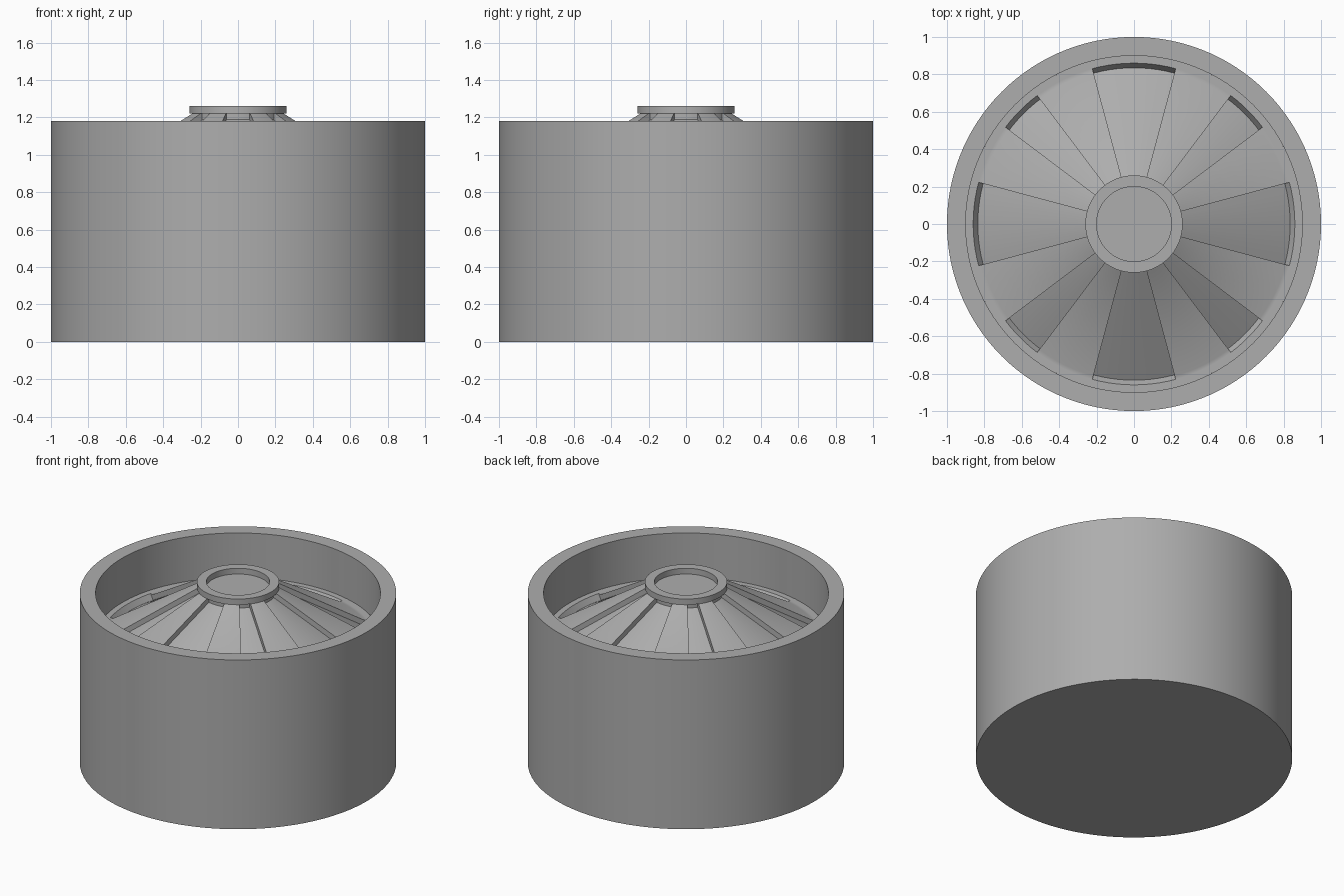
import bpy
import bmesh
from math import cos, sin, radians, ceil

cube = bpy.data.objects.get("Cube")
if cube:
    bpy.data.objects.remove(cube, do_unlink=True)

grey = bpy.data.materials.new("plain grey")
grey.use_nodes = True
colour = (0.42, 0.42, 0.42, 1)
grey.diffuse_color = colour
grey.node_tree.nodes["Principled BSDF"].inputs["Base Color"].default_value = colour


def polar(p, angle):
    a = radians(angle)
    return (p[0] * cos(a), p[0] * sin(a), p[1])


def revolve(bm, profile, start, end, step=3):
    """Sweep a (radius, height) profile between two angles in degrees."""
    count = ceil((end - start) / step)
    angles = [start + (end - start) * i / count for i in range(count + 1)]
    rows = [[bm.verts.new(polar(p, a)) for p in profile] for a in angles]
    for one, two in zip(rows, rows[1:]):
        for i in range(len(profile) - 1):
            bm.faces.new((one[i], two[i], two[i + 1], one[i + 1]))


def finish(bm, name):
    bmesh.ops.remove_doubles(bm, verts=bm.verts, dist=0.0001)
    mesh = bpy.data.meshes.new(name)
    bm.to_mesh(mesh)
    bm.free()
    mesh.materials.append(grey)
    obj = bpy.data.objects.new(name, mesh)
    bpy.context.collection.objects.link(obj)
    bpy.ops.object.select_all(action="DESELECT")
    obj.select_set(True)
    bpy.context.view_layer.objects.active = obj
    bpy.ops.object.shade_smooth_by_angle(angle=radians(35))


def turned_part(name, profile):
    bm = bmesh.new()
    revolve(bm, profile, 0, 360)
    finish(bm, name)


ledge = 0.87     # height of the flat ring around the dish
slope = 0.596    # rise of the cone
depth = 0.04     # depth of the recessed panels
core = 0.24      # radius of the neck below the hub


def cone(r):
    return ledge + (0.84 - r) * slope


# Outer barrel with closed underside and open rim
turned_part("barrel", [(0, 0), (1, 0), (1, 1.18), (0.9, 1.18), (0.9, ledge)])

# Hub cap with a shallow round pocket
turned_part("hub", [(0, 1.215), (0.26, 1.22), (0.26, 1.26), (0.2, 1.26),
                    (0.2, 1.22), (0, 1.22)])

# Conical dish: raised spokes alternate with wide and narrow recessed panels
raised = [(0.9, ledge), (0.86, ledge), (0.84, ledge), (core, cone(core))]
recess = [(0.9, ledge), (0.86, ledge), (0.835, cone(0.835) - depth),
          (core, cone(core) - depth), (core, cone(core))]
side = raised[1:] + [recess[3], recess[2]]

bm = bmesh.new()
for k in range(8):
    middle = k * 45
    half, next_half = (15, 8) if k % 2 == 0 else (8, 15)
    revolve(bm, recess, middle - half, middle + half)
    revolve(bm, raised, middle + half, middle + 45 - next_half)
    # Side walls of the panel
    bm.faces.new([bm.verts.new(polar(p, middle + half)) for p in side])
    bm.faces.new([bm.verts.new(polar(p, middle - half)) for p in reversed(side)])
finish(bm, "spoked_dish")
